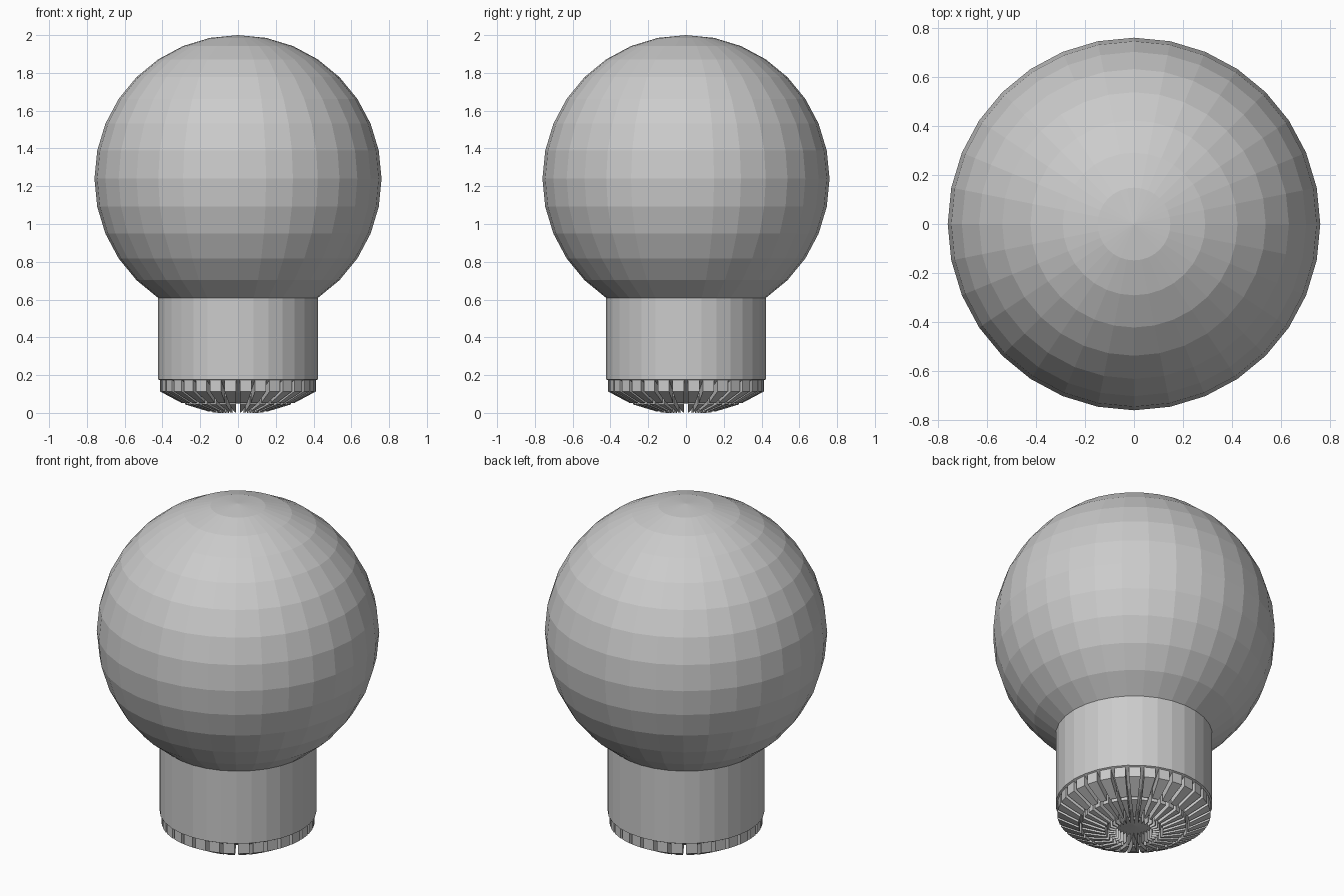
import bpy, bmesh, math
from mathutils import Vector

if "Cube" in bpy.data.objects:
    bpy.data.objects.remove(bpy.data.objects["Cube"])

R, CZ, SIDES = 0.76, 1.24, 32       # globe radius, centre height, sides
STEP = math.pi / 16                 # angle between globe rings
NECK_BOTTOM_SHIFT = 0.43            # neck length: lower cap is the globe's end moved down
FIN_GAP, FIN_DEPTH = 0.0098, 0.06

grey = bpy.data.materials.new("light grey")
grey.diffuse_color = (0.6, 0.6, 0.6, 1)
grey.use_nodes = True
grey.node_tree.nodes["Principled BSDF"].inputs["Base Color"].default_value = grey.diffuse_color


def ring_point(k, drop=0.0):
    """Radius and height of globe ring k."""
    return R * math.sin(k * STEP), CZ + R * math.cos(k * STEP) - drop


def lathe(profile):
    """Turn a top-to-bottom (radius, z) profile into a flat-sided shell."""
    bm = bmesh.new()
    rings = []
    for r, z in profile:
        n = 1 if r < 1e-5 else SIDES
        rings.append([bm.verts.new((r * math.cos(2 * math.pi * i / SIDES),
                                    r * math.sin(2 * math.pi * i / SIDES), z))
                      for i in range(n)])
    for a, b in zip(rings, rings[1:]):
        for i in range(SIDES):
            j = (i + 1) % SIDES
            quad = [a[i % len(a)], b[i % len(b)], b[j % len(b)], a[j % len(a)]]
            bm.faces.new(list(dict.fromkeys(quad)))
    bm.normal_update()
    return bm


def finish(name, bm):
    mesh = bpy.data.meshes.new(name)
    bm.to_mesh(mesh)
    bm.free()
    mesh.materials.append(grey)
    obj = bpy.data.objects.new(name, mesh)
    bpy.context.collection.objects.link(obj)


# Round globe, open where the neck begins
finish("globe", lathe([ring_point(k) for k in range(14)]))

# Straight neck
finish("neck", lathe([ring_point(13), ring_point(13, NECK_BOTTOM_SHIFT)]))

# Domed base: every face is inset and pushed down to form separate pads
bm = lathe([ring_point(k, NECK_BOTTOM_SHIFT) for k in range(13, 17)])
pads = bm.faces[:]
bmesh.ops.inset_individual(bm, faces=pads, thickness=FIN_GAP, use_even_offset=True)
pads = bmesh.ops.extrude_discrete_faces(bm, faces=pads)["faces"]
verts = list({v for f in pads for v in f.verts})
bmesh.ops.translate(bm, verts=verts, vec=Vector((0, 0, -FIN_DEPTH)))
finish("padded_base", bm)
